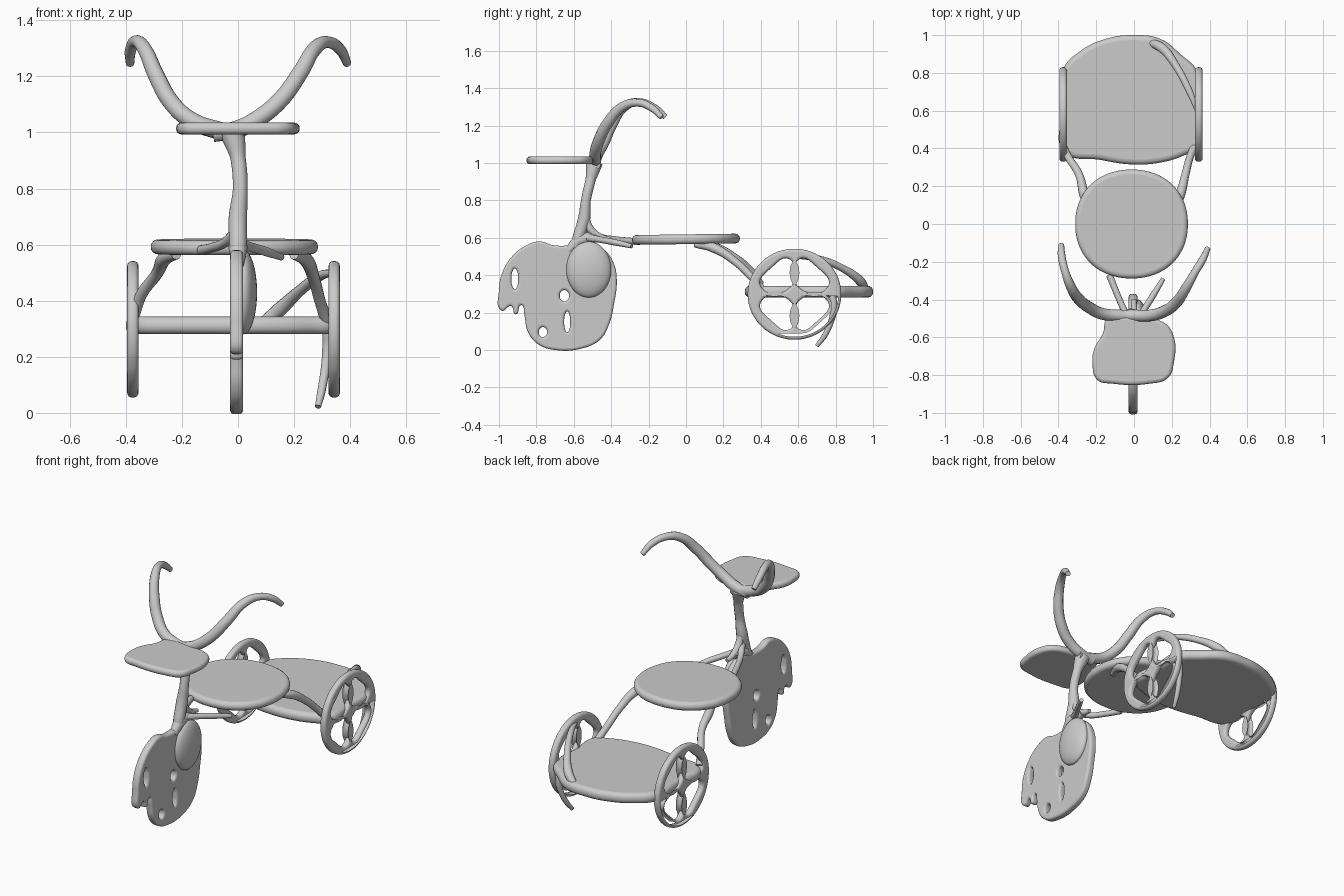
import bpy
from math import cos, sin, pi, radians


def finish(obj):
    """Turn a curve into a smooth-shaded mesh."""
    bpy.ops.object.select_all(action='DESELECT')
    obj.select_set(True)
    bpy.context.view_layer.objects.active = obj
    if obj.type == 'CURVE':
        bpy.ops.object.convert(target='MESH')
    bpy.ops.object.shade_smooth_by_angle(angle=radians(50))


def add_spline(cu, pts, cyclic):
    sp = cu.splines.new('BEZIER')
    sp.bezier_points.add(len(pts) - 1)
    sp.use_cyclic_u = cyclic
    for bp, p in zip(sp.bezier_points, pts):
        bp.co = (*p[:3], 0)[:3] if not cyclic else (p[0], p[1], 0)
        bp.handle_left_type = bp.handle_right_type = 'AUTO'
        if not cyclic:
            bp.radius = p[3]


def plate(name, loops, thick, bevel, loc=(0, 0, 0), rot=(0, 0, 0)):
    """Rounded slab from an outline and optional holes."""
    cu = bpy.data.curves.new(name, 'CURVE')
    cu.dimensions = '2D'
    cu.fill_mode = 'BOTH'
    cu.resolution_u = 6
    cu.extrude = thick / 2 - bevel
    cu.bevel_depth = bevel
    cu.bevel_resolution = 3
    cu.offset = -bevel
    for pts in loops:
        add_spline(cu, pts, True)
    ob = bpy.data.objects.new(name, cu)
    bpy.context.collection.objects.link(ob)
    ob.location, ob.rotation_euler = loc, rot
    finish(ob)


def tube(name, pts):
    """Round bar through (x, y, z, radius) points."""
    cu = bpy.data.curves.new(name, 'CURVE')
    cu.dimensions = '3D'
    cu.resolution_u = 8
    cu.bevel_depth = 1
    cu.bevel_resolution = 4
    cu.use_fill_caps = True
    add_spline(cu, pts, False)
    ob = bpy.data.objects.new(name, cu)
    bpy.context.collection.objects.link(ob)
    finish(ob)


def oval(cx, cy, rx, ry, n=12, power=2.0):
    out = []
    for i in range(n):
        c, s = cos(2 * pi * i / n), sin(2 * pi * i / n)
        f = (abs(c) ** power + abs(s) ** power) ** (-1 / power)
        out.append((cx + rx * c * f, cy + ry * s * f))
    return out


UPRIGHT = (pi / 2, 0, pi / 2)   # outline (y, z) stood up across x

# Front wheel: irregular disc with notched front edge and small holes
outline = [(-.985, .21), (-1.0, .32), (-.98, .42), (-.93, .50), (-.86, .556),
           (-.78, .58), (-.71, .56), (-.61, .56), (-.51, .575), (-.43, .53),
           (-.385, .46), (-.37, .37), (-.385, .245), (-.41, .14), (-.46, .055),
           (-.57, .005), (-.70, 0), (-.79, .03), (-.845, .095), (-.865, .19),
           (-.88, .24), (-.91, .19), (-.935, .235)]
plate("front_wheel", [outline, oval(-.915, .38, .018, .055, 8),
                      oval(-.65, .29, .025, .03, 8), oval(-.635, .15, .016, .055, 8),
                      oval(-.765, .095, .022, .027, 8)],
      .046, .014, (-.005, 0, 0), UPRIGHT)

# Bulge on the wheel side
bpy.ops.mesh.primitive_uv_sphere_add(segments=32, ring_count=16, location=(.02, -.52, .43))
bulge = bpy.context.object
bulge.name = "wheel_bulge"
bulge.scale = (.048, .12, .15)
finish(bulge)

# Steering stem with its split foot
tube("steering_stem", [(0, -.60, .50, .022), (0, -.575, .60, .032), (0, -.545, .70, .033),
                       (.008, -.535, .80, .026), (0, -.51, .91, .027), (-.02, -.49, 1.0, .045)])
tube("stem_foot", [(0, -.54, .72, .02), (0, -.515, .65, .022), (0, -.46, .605, .018),
                   (0, -.40, .59, .012)])
tube("stem_base", [(0, -.63, .53, .022), (0, -.56, .59, .035), (0, -.46, .60, .022)])
tube("frame_bar_left", [(-.01, -.53, .64, .02), (-.05, -.46, .605, .017),
                        (-.09, -.37, .59, .017), (-.13, -.27, .58, .018)])
tube("frame_bar_right", [(.01, -.53, .60, .02), (.05, -.46, .59, .017),
                         (.10, -.38, .575, .017), (.155, -.29, .555, .012)])

# Front tray
tray = [(-.22, -.74), (-.195, -.825), (-.115, -.845), (.085, -.845), (.18, -.815),
        (.21, -.74), (.205, -.58), (.155, -.52), (0, -.495), (-.14, -.5),
        (-.165, -.58), (-.21, -.66)]
plate("front_tray", [tray], .042, .019, (0, 0, 1.014))

# Handlebars
tube("handlebar_left", [(-.385, -.11, 1.245, .015), (-.384, -.16, 1.288, .02),
                        (-.365, -.25, 1.325, .021), (-.335, -.33, 1.3, .026),
                        (-.29, -.40, 1.2, .03), (-.24, -.44, 1.11, .031),
                        (-.17, -.475, 1.045, .031), (-.08, -.485, 1.01, .032),
                        (.02, -.485, .995, .03)])
tube("handlebar_right", [(.39, -.13, 1.245, .015), (.365, -.185, 1.295, .02),
                         (.32, -.26, 1.322, .021), (.275, -.34, 1.3, .026),
                         (.22, -.42, 1.21, .03), (.155, -.465, 1.12, .031),
                         (.08, -.485, 1.055, .031), (0, -.485, 1.012, .032),
                         (-.09, -.485, .995, .03)])

# Round seat
plate("seat", [oval(-.013, 0, .298, .288, 24, 2.15)], .052, .024, (0, 0, .592), (radians(.8), 0, 0))

# Rear legs from seat to platform
tube("rear_leg_left", [(-.22, .05, .565, .018), (-.262, .15, .55, .026), (-.29, .26, .495, .021),
                       (-.345, .35, .42, .02), (-.37, .40, .35, .02)])
tube("rear_leg_right", [(.20, .05, .565, .018), (.243, .15, .545, .026), (.272, .26, .475, .021),
                        (.295, .35, .39, .02), (.32, .41, .32, .022)])

# Rear platform
deck = [(-.375, .82), (-.285, .915), (-.15, .98), (0, 1.0), (.14, .98), (.245, .9),
        (.34, .80), (.345, .60), (.34, .40), (.27, .365), (.165, .33), (0, .315),
        (-.18, .34), (-.375, .385), (-.38, .6)]
plate("rear_platform", [deck], .062, .027, (0, 0, .312))

# Rear wheels with four openings
hole = [(.024, .036), (.024, .186), (.122, .142), (.180, .042)]
openings = [[(sx * a, sz * b) for a, b in hole] for sx in (-1, 1) for sz in (-1, 1)]
for side, x in (("left", -.375), ("right", .343)):
    plate("rear_wheel_" + side, [oval(0, 0, .25, .243, 24)] + openings,
          .04, .016, (x, .58, .298), UPRIGHT)

# Loose strut over the platform and tail below the right wheel
tube("platform_strut", [(.335, .60, .50, .012), (.29, .71, .487, .018), (.22, .84, .435, .02),
                        (.15, .93, .37, .026), (.09, .96, .32, .022)])
tube("wheel_tail", [(.285, .70, .022, .011), (.297, .74, .075, .015), (.31, .775, .15, .016),
                    (.32, .79, .23, .02), (.32, .78, .30, .02)])
